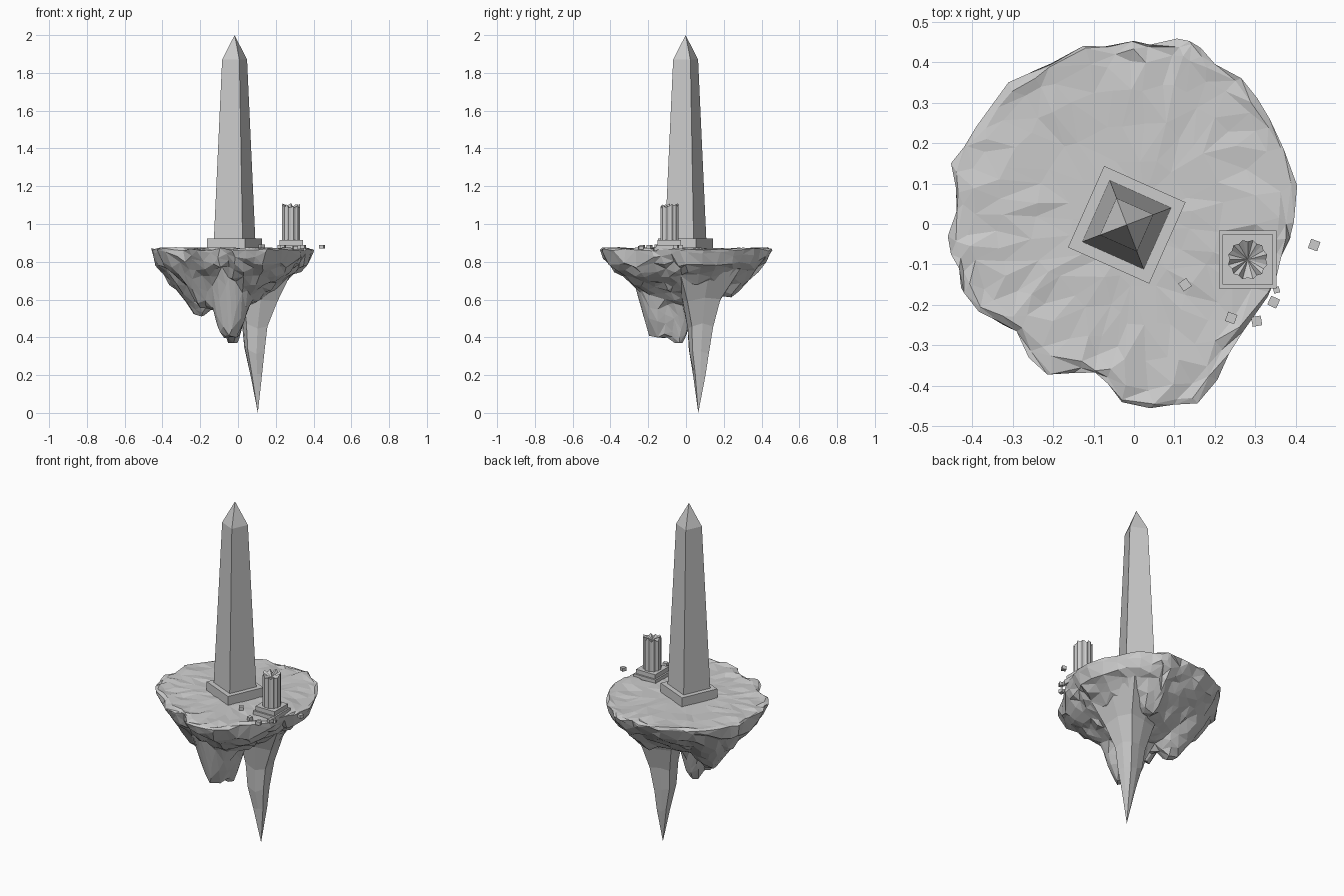
import bpy, bmesh, math, random
from mathutils import Vector, Matrix

random.seed(7)
if "Cube" in bpy.data.objects:
    bpy.data.objects.remove(bpy.data.objects["Cube"], do_unlink=True)

STONE = (0.6, 0.6, 0.6, 1)
stone = bpy.data.materials.new("grey_stone")
stone.use_nodes = True
stone.diffuse_color = STONE
stone.node_tree.nodes["Principled BSDF"].inputs["Base Color"].default_value = STONE


def finish(name, bm):
    bmesh.ops.recalc_face_normals(bm, faces=bm.faces)
    mesh = bpy.data.meshes.new(name)
    bm.to_mesh(mesh)
    bm.free()
    mesh.materials.append(stone)
    obj = bpy.data.objects.new(name, mesh)
    bpy.context.collection.objects.link(obj)
    return obj


def loft(name, rings, start=None, end=None, coarsen=0):
    """Skin equal-length rings of points; close the ends with a point or a flat face.
    With coarsen, crowded points near the middle are merged into larger facets."""
    bm = bmesh.new()
    rows = [[bm.verts.new(p) for p in ring] for ring in rings]
    n = len(rows[0])
    for a, b in zip(rows, rows[1:]):
        for i in range(n):
            j = (i + 1) % n
            bm.faces.new((a[i], a[j], b[j], b[i]))
    for row, tip in ((rows[0], start), (rows[-1], end)):
        if tip is None:
            bm.faces.new(row)
        else:
            v = bm.verts.new(tip)
            for i in range(n):
                bm.faces.new((row[i], row[(i + 1) % n], v))
    if coarsen:
        bmesh.ops.triangulate(bm, faces=bm.faces)
        inner = [v for v in bm.verts if v.co.xy.length < .3]
        bmesh.ops.remove_doubles(bm, verts=inner, dist=coarsen)
    return finish(name, bm)


def box(name, centre, size, turn=0):
    bm = bmesh.new()
    bmesh.ops.create_cube(bm, size=1, matrix=Matrix.Translation(centre)
                          @ Matrix.Rotation(math.radians(turn), 4, "Z")
                          @ Matrix.Diagonal((*size, 1)))
    return finish(name, bm)


def jitter(amount):
    return random.uniform(-amount, amount)


def blend(table, t):
    """Piecewise linear lookup in a list of (position, value)."""
    for (a, va), (b, vb) in zip(table, table[1:]):
        if t <= b:
            return va + (vb - va) * (t - a) / (b - a)
    return table[-1][1]


# Floating island: shore points, counter-clockwise from +x
SHORE = [(.395, .005), (.403, .095), (.37, .185), (.335, .26), (.305, .31), (.265, .36),
         (.2, .395), (.165, .435), (.137, .452), (.106, .458), (.04, .443), (-.005, .451),
         (-.06, .438), (-.125, .44), (-.205, .395), (-.26, .372), (-.31, .35), (-.35, .295),
         (-.39, .24), (-.42, .19), (-.452, .15), (-.44, .09), (-.437, .035), (-.46, -.03),
         (-.452, -.075), (-.432, -.11), (-.42, -.17), (-.383, -.217), (-.335, -.24),
         (-.29, -.265), (-.26, -.33), (-.214, -.372), (-.15, -.368), (-.096, -.367),
         (-.064, -.395), (-.03, -.44), (.04, -.455), (.1, -.446), (.157, -.443), (.206, -.385),
         (.235, -.32), (.27, -.265), (.33, -.18), (.352, -.13), (.364, -.08), (.385, -.035)]
UNDERSIDE = [(0, .55), (.3, .59), (.5, .65), (.7, .71), (.85, .765), (.95, .81), (1, .86)]
# Hanging lumps: x, y, tip height, flat radius, steepness
LUMPS = [(-.04, -.14, .4, .05, 3.4), (-.03, -.04, .37, .03, 3.4), (-.2, .06, .52, .035, 1.3),
         (-.17, -.12, .56, .03, 1.6), (.08, .22, .61, .03, 1.2), (.17, -.2, .69, .03, 1)]


def under_height(x, y, t):
    z = blend(UNDERSIDE, t)
    for lx, ly, tip, flat, steep in LUMPS:
        d = max(0, math.hypot(x - lx, y - ly) - flat)
        z = min(z, tip + steep * d)
    return z


def island_ring(t, top):
    ring = []
    for px, py in SHORE:
        loose = 0 if t == 1 else .02 * t
        turn = jitter(loose * 2)
        s = t + jitter(loose)
        x, y = s * (px - py * turn), s * (py + px * turn)
        if top:
            z = .87 + jitter(.008 * t) - (.006 if t == 1 else 0)
        else:
            z = under_height(x, y, s) + jitter(.022 * t if t < .97 else .01)
        ring.append((x, y, z))
    return ring


rings = [island_ring(t, True) for t in (.15, .35, .55, .75, .9, .97, 1)]
rings += [island_ring(t, False) for t in (.985, .92, .83, .73, .62, .52, .43, .34, .25, .16, .08)]
loft("floating_island", rings, (0, 0, .87), (0, 0, .42), .03)

# Long rock spike under the island: x, y, z, radius
SPIKE = [(.105, .09, .77, .205), (.1, .08, .61, .114), (.09, .075, .46, .072),
         (.088, .07, .33, .056), (.096, .07, .2, .034)]
rings = []
for x, y, z, r in SPIKE:
    ring = []
    for i in range(8):
        a = 2 * math.pi * i / 8 + .2
        q = r * (1 + (.12 if i % 2 else -.12) + jitter(.06))
        ring.append((x + q * math.cos(a), y + q * math.sin(a), z + jitter(.02)))
    rings.append(ring)
loft("rock_spike", rings, None, (.105, .065, 0))

# Obelisk on its plinth
TURN = -24
OX, OY = -.018, -.002


def square(half, z):
    turn = Matrix.Rotation(math.radians(TURN), 3, "Z")
    return [turn @ Vector((sx * half, sy * half, 0)) + Vector((OX, OY, z))
            for sx, sy in ((-1, -1), (1, -1), (1, 1), (-1, 1))]


box("obelisk_plinth", (OX, OY, .89), (.22, .22, .064), TURN)
loft("obelisk_shaft", [square(.083, .92), square(.05, 1.87)], None, (OX, OY, 2))

# Broken fluted column on a stepped base
CX, CY = .281, -.088
box("column_lower_step", (CX, CY, .876), (.143, .143, .028))
box("column_upper_step", (CX, CY, .901), (.124, .124, .028))
FLUTES = 12


def star(z, ragged):
    ring = []
    for i in range(FLUTES * 2):
        r = .05 if i % 2 else .045
        a = math.pi * i / FLUTES
        ring.append((CX + r * math.cos(a), CY + r * math.sin(a), z + jitter(ragged)))
    return ring


loft("broken_column", [star(.91, 0), star(1.097, .013)], None, (CX, CY, 1.08))

# Scattered rubble blocks: x, y, z, turn
RUBBLE = [(.445, -.052, .88, 70), (.345, -.193, .88, 65), (.303, -.24, .874, 10),
          (.24, -.232, .88, -20), (.126, -.15, .881, 35), (.352, -.163, .868, 15)]
for i, (x, y, z, turn) in enumerate(RUBBLE):
    size = .015 if i == 5 else .024
    box(f"rubble_block_{i + 1}", (x, y, z), (size, size, .02), turn)
